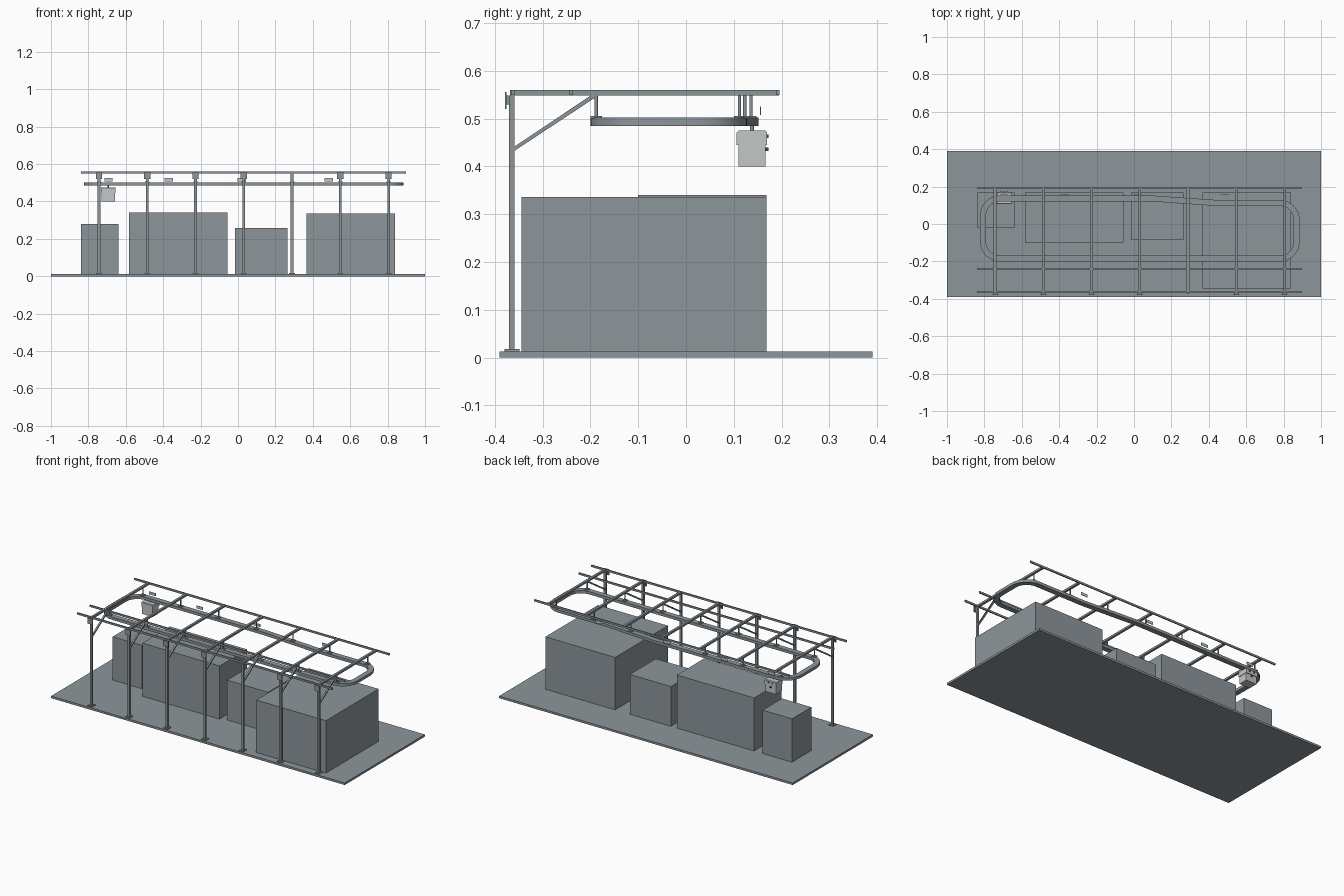
import bpy, bmesh, math
from mathutils import Vector

cube = bpy.data.objects.get("Cube")
if cube:
    bpy.data.objects.remove(cube, do_unlink=True)


def material(name, color):
    m = bpy.data.materials.new(name)
    m.use_nodes = True
    m.diffuse_color = (*color, 1)
    m.node_tree.nodes["Principled BSDF"].inputs["Base Color"].default_value = (*color, 1)
    return m


STEEL = material("steel grey", (0.27, 0.305, 0.33))
LIGHT = material("light grey", (0.55, 0.57, 0.58))
DARK = material("dark grey", (0.05, 0.055, 0.06))


def finish(name, bm, mat):
    bmesh.ops.recalc_face_normals(bm, faces=bm.faces)
    mesh = bpy.data.meshes.new(name)
    bm.to_mesh(mesh)
    bm.free()
    mesh.materials.append(mat)
    obj = bpy.data.objects.new(name, mesh)
    bpy.context.collection.objects.link(obj)
    return obj


def box(name, x, y, z, mat=STEEL):
    """Box from (min, max) pairs on each axis."""
    bm = bmesh.new()
    bmesh.ops.create_cube(bm, size=1)
    for v in bm.verts:
        v.co = [r[0] if c < 0 else r[1] for c, r in zip(v.co, (x, y, z))]
    return finish(name, bm, mat)


def around(c, half):
    return (c - half, c + half)


def rod(name, x, y, z0, z1, radius, mat=STEEL, sides=12):
    bm = bmesh.new()
    bmesh.ops.create_cone(bm, cap_ends=True, segments=sides, radius1=radius,
                          radius2=radius, depth=z1 - z0)
    bmesh.ops.translate(bm, verts=bm.verts, vec=(x, y, (z0 + z1) / 2))
    obj = finish(name, bm, mat)
    for p in obj.data.polygons:
        p.use_smooth = abs(p.normal.z) < 0.5
    return obj


def prism_x(name, x, outline, mat=STEEL):
    """Extrude a (y, z) outline across the x range."""
    bm = bmesh.new()
    face = bm.faces.new([bm.verts.new((x[0], y, z)) for y, z in outline])
    ext = bmesh.ops.extrude_face_region(bm, geom=[face])["geom"]
    bmesh.ops.translate(bm, verts=[v for v in ext if isinstance(v, bmesh.types.BMVert)],
                        vec=(x[1] - x[0], 0, 0))
    return finish(name, bm, mat)


# Floor and machine blocks
FLOOR = 0.013
box("floor_slab", (-1, 1), (-0.39, 0.39), (0, FLOOR))
for name, x, y0, top in (("small_block", (-0.84, -0.64), -0.02, 0.28),
                         ("long_block", (-0.582, -0.055), -0.1, 0.34),
                         ("low_block", (-0.015, 0.265), -0.085, 0.258),
                         ("deep_block", (0.365, 0.84), -0.344, 0.336)):
    box(name, x, (y0, 0.168), (FLOOR, top))

# Overhead track: filleted loop with a rectangular section
corners = [(-0.807, -0.184), (0.87, -0.184), (0.87, 0.112),
           (0.45, 0.112), (0.1, 0.136), (-0.807, 0.136)]
radii = [0.09, 0.09, 0.09, 0, 0, 0.09]
path = []
for i, (c, r) in enumerate(zip(corners, radii)):
    c = Vector(c)
    a = (Vector(corners[i - 1]) - c).normalized()
    b = (Vector(corners[(i + 1) % len(corners)]) - c).normalized()
    if not r:
        path.append(c)
        continue
    half = a.angle(b) / 2
    center = c + (a + b).normalized() * r / math.sin(half)
    start = c + a * r / math.tan(half) - center
    sweep = math.pi - 2 * half
    for k in range(11):
        t = sweep * k / 10
        path.append(center + Vector((start.x * math.cos(t) - start.y * math.sin(t),
                                     start.x * math.sin(t) + start.y * math.cos(t))))

bm = bmesh.new()
rings = []
for i, p in enumerate(path):
    d = (path[(i + 1) % len(path)] - path[i - 1]).normalized()
    n = Vector((d.y, -d.x))
    rings.append([bm.verts.new((*(p + n * s), z)) for s, z in
                  ((0.016, 0.485), (0.016, 0.502), (-0.016, 0.502), (-0.016, 0.485))])
for i, ring in enumerate(rings):
    nxt = rings[(i + 1) % len(rings)]
    for k in range(4):
        m = (k + 1) % 4
        bm.faces.new((ring[k], nxt[k], nxt[m], ring[m]))
track = finish("overhead_track", bm, STEEL)
for p in track.data.polygons:
    p.use_smooth = abs(p.normal.z) < 0.5
track.data.set_sharp_from_angle(angle=math.radians(35))


def track_y(x):
    t = min(max((x - 0.1) / 0.35, 0), 1)
    return 0.136 - 0.024 * t


# Repeated frames: post, beam, brace and hangers
for i in range(7):
    x = -0.743 + 0.258 * i
    n = f"_{i + 1}"
    box("post" + n, around(x, 0.007), (-0.371, -0.359), (FLOOR, 0.548))
    box("post_foot" + n, around(x, 0.015), (-0.38, -0.349), (FLOOR, 0.018))
    box("cross_beam" + n, around(x, 0.007), (-0.368, 0.195), (0.548, 0.56))
    prism_x("brace" + n, around(x, 0.005),
            [(-0.36, 0.432), (-0.36, 0.441), (-0.2, 0.548), (-0.184, 0.548)])
    if i != 4:
        box("head_plate" + n, around(x, 0.017), (-0.379, -0.376), (0.52, 0.556))
        box("head_bracket" + n, around(x, 0.012), (-0.377, -0.368), (0.53, 0.548))
    for side, y in (("front", -0.188), ("back", track_y(x))):
        rod(f"{side}_hanger" + n, x, y, 0.503, 0.55, 0.0035)
        box(f"{side}_hanger_foot" + n, around(x, 0.012), around(y, 0.012), (0.5, 0.506))

# Long rails tying the frames together
for name, y in (("front", -0.363), ("middle", -0.24), ("back", 0.192)):
    box(name + "_rail", (-0.84, 0.898), around(y, 0.0035), (0.549, 0.5605))

# Small plates beside the track
for i, x in enumerate((-0.692, -0.37, 0.02, 0.485)):
    box(f"marker_plate_{i + 1}", around(x, 0.022), around(0.156, 0.0015), (0.508, 0.525), LIGHT)

# Hanging carrier
CX, CY = -0.694, 0.138
box("carrier_bin", around(CX, 0.036), around(CY, 0.028), (0.4, 0.446), LIGHT)
prism_x("carrier_lid", around(CX, 0.039),
        [(CY - 0.032, 0.445), (CY + 0.032, 0.445), (CY + 0.032, 0.471),
         (CY + 0.028, 0.475), (CY - 0.028, 0.475), (CY - 0.032, 0.471)], LIGHT)
rod("carrier_stem", CX, CY, 0.474, 0.487, 0.004)
for i, (dx, z) in enumerate(((-0.015, 0.463), (0.015, 0.463), (0, 0.436))):
    box(f"carrier_button_{i + 1}", around(CX + dx, 0.004), (CY + 0.027, CY + 0.035),
        around(z, 0.004), DARK)
